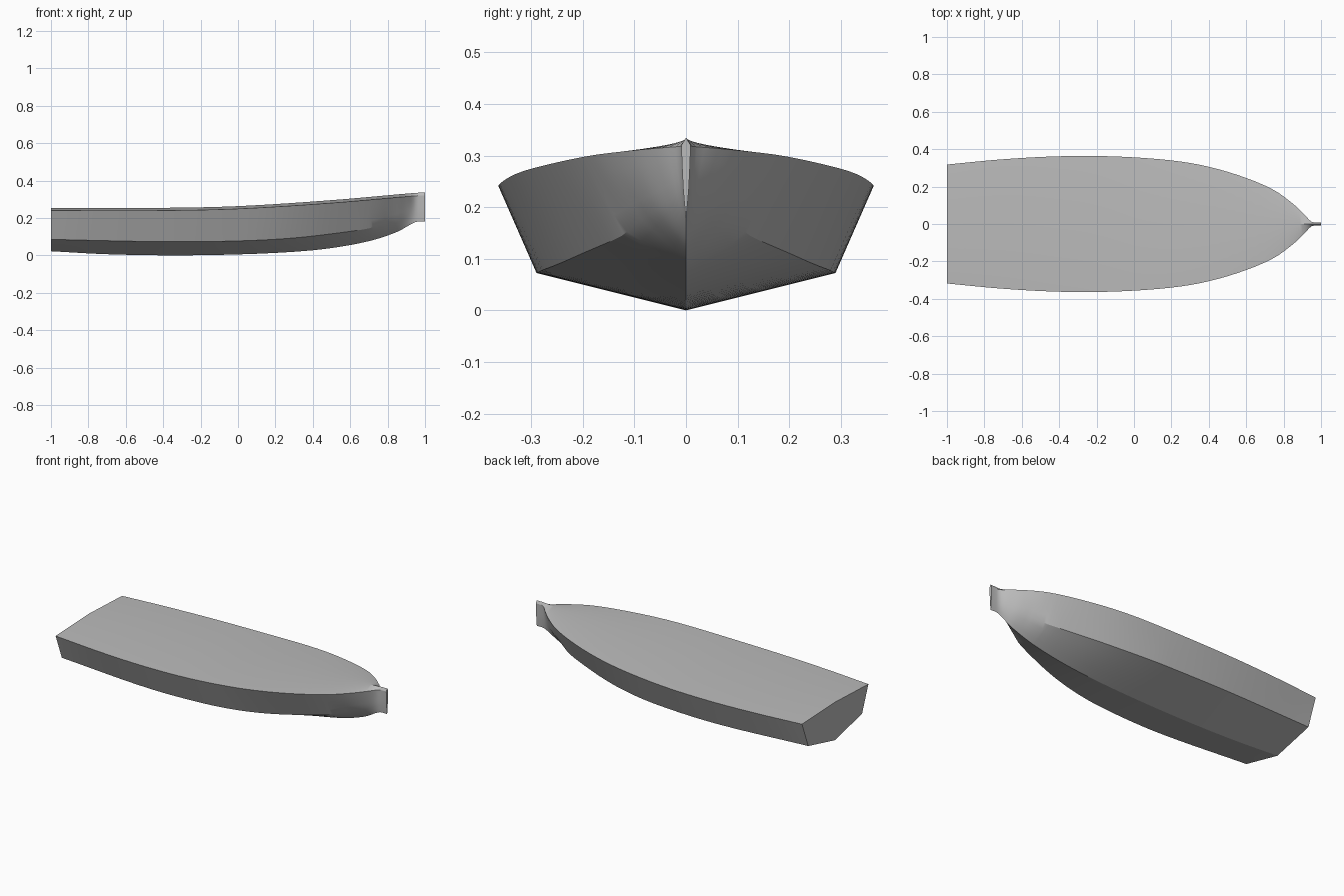
import bpy, bmesh, math
from mathutils import Vector

cube = bpy.data.objects.get("Cube")
if cube:
    bpy.data.objects.remove(cube)


def make_material(name, colour):
    mat = bpy.data.materials.new(name)
    mat.use_nodes = True
    mat.diffuse_color = colour
    mat.node_tree.nodes["Principled BSDF"].inputs["Base Color"].default_value = colour
    return mat


def curve(points):
    """Smooth function through (x, value) points."""
    slopes = []
    last = len(points) - 1
    for i in range(len(points)):
        a, b = points[max(i - 1, 0)], points[min(i + 1, last)]
        slopes.append((b[1] - a[1]) / (b[0] - a[0]))

    def value(x):
        i = 0
        while i < last - 1 and x > points[i + 1][0]:
            i += 1
        (xa, va), (xb, vb) = points[i], points[i + 1]
        h = xb - xa
        t = (x - xa) / h
        s = 1 - t
        return (va * s * s * (1 + 2 * t) + vb * t * t * (3 - 2 * t)
                + h * t * s * (s * slopes[i] - t * slopes[i + 1]))
    return value


# Lines of the hull along its length
sheer_y = curve([(-1, .318), (-.7, .346), (-.4, .362), (-.1, .361), (.2, .34), (.4, .306),
                 (.6, .246), (.75, .18), (.85, .108), (.91, .052), (.95, .012), (1, .009)])
sheer_z = curve([(-1, .24), (-.4, .24), (0, .249), (.5, .28), (.95, .318), (1, .32)])
crown_z = curve([(-1, .253), (-.4, .254), (0, .263), (.5, .295), (.95, .334), (1, .335)])
chine_y = curve([(-1, .258), (-.4, .289), (0, .28), (.2, .258), (.4, .218), (.6, .16),
                 (.73, .114), (.85, .06), (.91, .026), (.95, .008), (1, .006)])
chine_z = curve([(-1, .085), (-.4, .073), (0, .077), (.3, .093), (.6, .128),
                 (.73, .15), (.85, .185), (.95, .23), (1, .23)])
keel_z = curve([(-1, .022), (-.7, .006), (-.35, 0), (0, .005), (.3, .019), (.5, .039),
                (.7, .076), (.85, .125), (.95, .178), (1, .18)])

STEPS = 4


def half_section(x):
    """Keel to sheer: a hard chine aft, a round bilge at the bow."""
    keel = Vector((x, 0, keel_z(x)))
    chine = Vector((x, chine_y(x), chine_z(x)))
    sheer = Vector((x, sheer_y(x), sheer_z(x)))
    soft = min(max((x - .7) / .1, 0), 1) * .7
    points = []
    for i in range(2 * STEPS + 1):
        t = i / (2 * STEPS)
        if i <= STEPS:
            hard = keel.lerp(chine, i / STEPS)
        else:
            hard = chine.lerp(sheer, i / STEPS - 1)
        bend = keel.lerp(chine, t).lerp(chine.lerp(sheer, t), t)
        points.append(hard.lerp(bend, soft))
    return points


def full_ring(x):
    left = half_section(x)
    right = [Vector((p.x, -p.y, p.z)) for p in left[:0:-1]]
    return left + [Vector((x, 0, crown_z(x)))] + right


# Stations, closer together towards the bow
stations = [-1 + 1.7 * i / 34 for i in range(34)] + [.7 + .25 * i / 20 for i in range(20)]
stations += [.95, .965, 1]

# Loft the hull and deck, then close the transom and stem
bm = bmesh.new()
rings = [[bm.verts.new(p) for p in full_ring(x)] for x in stations]
for a, b in zip(rings, rings[1:]):
    for i in range(len(a)):
        j = (i + 1) % len(a)
        bm.faces.new((a[i], a[j], b[j], b[i]))
bm.faces.new(rings[0])
bm.faces.new(rings[-1])
bmesh.ops.recalc_face_normals(bm, faces=bm.faces)

mesh = bpy.data.meshes.new("boat_hull")
bm.to_mesh(mesh)
bm.free()
mesh.materials.append(make_material("hull_grey", (.5, .5, .5, 1)))
hull = bpy.data.objects.new("boat_hull", mesh)
bpy.context.collection.objects.link(hull)

bpy.ops.object.select_all(action="DESELECT")
hull.select_set(True)
bpy.context.view_layer.objects.active = hull
bpy.ops.object.shade_smooth_by_angle(angle=math.radians(24))
